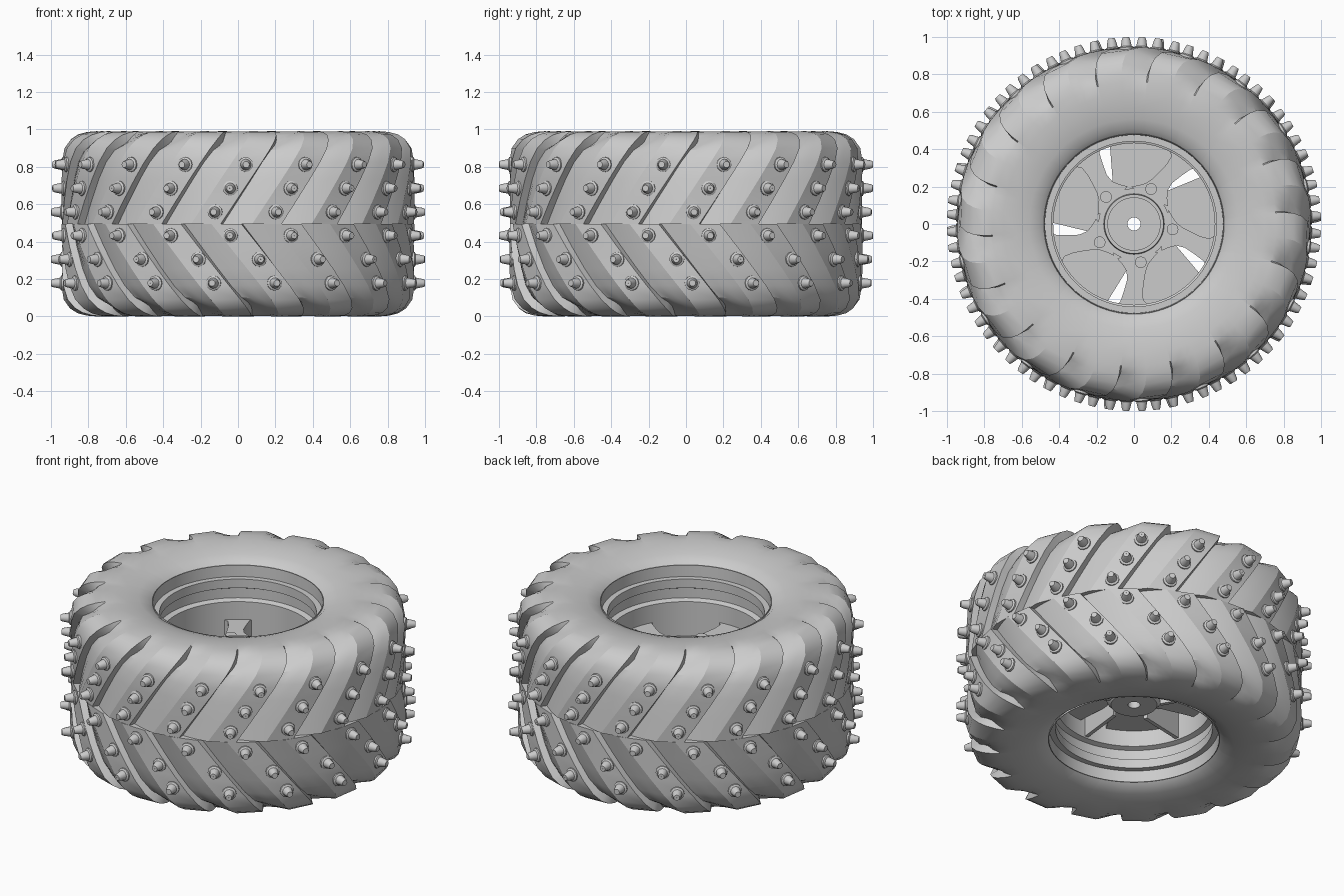
import bpy, bmesh, math
from mathutils import Matrix, Vector

if "Cube" in bpy.data.objects:
    bpy.data.objects.remove(bpy.data.objects["Cube"])

gray = bpy.data.materials.new("plain gray")
gray.use_nodes = True
gray.diffuse_color = (0.6, 0.6, 0.6, 1)
bsdf = next(n for n in gray.node_tree.nodes if n.type == 'BSDF_PRINCIPLED')
bsdf.inputs["Base Color"].default_value = (0.6, 0.6, 0.6, 1)
bsdf.inputs["Roughness"].default_value = 0.6

PITCHES = 18
PITCH = math.tau / PITCHES
MID = 0.495


def finish(name, bm, angle=32):
    """Turn a bmesh into a shaded object."""
    bmesh.ops.recalc_face_normals(bm, faces=bm.faces)
    mesh = bpy.data.meshes.new(name)
    bm.to_mesh(mesh)
    bm.free()
    mesh.materials.append(gray)
    obj = bpy.data.objects.new(name, mesh)
    bpy.context.collection.objects.link(obj)
    bpy.ops.object.select_all(action='DESELECT')
    obj.select_set(True)
    bpy.context.view_layer.objects.active = obj
    bpy.ops.object.shade_smooth_by_angle(angle=math.radians(angle), keep_sharp_edges=True)


def skin(bm, rings):
    """Bridge a closed loop of closed rings."""
    n = len(rings[0])
    for a, b in zip(rings, rings[1:] + rings[:1]):
        for i in range(n):
            j = (i + 1) % n
            bm.faces.new((a[i], a[j], b[j], b[i]))


def lathe(bm, profile, sides, matrix=Matrix()):
    """Spin a closed (radius, height) profile around z."""
    rings = []
    for r, z in profile:
        rings.append([bm.verts.new(matrix @ Vector((r * math.cos(t), r * math.sin(t), z)))
                      for t in (math.tau * i / sides for i in range(sides))])
    skin(bm, rings)


def prism(bm, polar, z0, z1, turn):
    """Extrude an outline of (radius, degrees) points between two heights."""
    pts = [(r * math.cos(math.radians(d + turn)), r * math.sin(math.radians(d + turn)))
           for r, d in polar]
    low = [bm.verts.new((x, y, z0)) for x, y in pts]
    high = [bm.verts.new((x, y, z1)) for x, y in pts]
    bm.faces.new(low[::-1])
    bm.faces.new(high)
    for i in range(len(pts)):
        j = (i + 1) % len(pts)
        bm.faces.new((low[i], low[j], high[j], high[i]))


def lug_angle(side, h):
    """Angle of a raised lug's centre at distance h from the middle plane."""
    return -0.183 + 0.71 * h if side > 0 else -0.067 + 0.85 * h


# Tyre halves: bulging sidewall, with sawtooth lugs sunk into the tread
# (radius, distance from middle, radial groove depth, sideways groove depth)
SECTION = [(.482, 0, 0, 0), (.905, 0, 0, 0), (.945, 0, .042, 0), (.945, .12, .042, 0),
           (.946, .24, .042, 0), (.945, .33, .047, 0), (.932, .405, .052, .012),
           (.90, .452, .05, .034), (.86, .478, .035, .04), (.81, .491, .012, .024),
           (.76, .495, 0, .004), (.70, .494, 0, 0), (.63, .487, 0, 0),
           (.56, .472, 0, 0), (.51, .455, 0, 0), (.482, .43, 0, 0)]
CREASED = range(2, 9)
# (angle from lug centre, share of groove depth): flat band, step, ramp
LUG = [(-.085, 0), (.085, .08), (.094, 1), (.15, .67), (.207, .33)]

for side, label in ((1, "upper"), (-1, "lower")):
    bm = bmesh.new()
    rings = []
    for r, h, dr, dh in SECTION:
        ring = []
        for k in range(PITCHES):
            for offset, share in LUG:
                a = lug_angle(side, h) + k * PITCH + offset
                rad = r - dr * share
                z = MID + side * (h - dh * share)
                ring.append(bm.verts.new((rad * math.sin(a), -rad * math.cos(a), z)))
        rings.append(ring)
    skin(bm, rings)
    # Hard creases along both edges of each lug
    for row in CREASED:
        for i in range(len(rings[row])):
            if i % len(LUG) < 3:
                bm.edges.get((rings[row][i], rings[row + 1][i])).smooth = False
    finish(label + "_tyre_half", bm, 28)

# Studs: flanged tapered pins, three rows on each half
STUD = [(.001, .925), (.04, .925), (.04, .946), (.029, .952), (.022, .988),
        (.017, 1.0), (.001, 1.0)]
STUD_TURNS = {1: (-7.5, -2.5, 2.5), -1: (-2.5, 7, 12)}
bm = bmesh.new()
for side, turns in STUD_TURNS.items():
    for h, degrees in zip((.063, .19, .317), turns):
        for k in range(PITCHES):
            a = math.radians(degrees) + k * PITCH
            out = Vector((math.sin(a), -math.cos(a), 0))
            turn = out.to_track_quat('Z', 'Y').to_matrix().to_4x4()
            lathe(bm, STUD, 12, Matrix.Translation((0, 0, MID + side * h)) @ turn)
finish("tread_studs", bm)

# Rim: stepped barrel, symmetrical about the middle plane
inner = [(.479, .44), (.476, .37), (.442, .37), (.442, .315),
         (.462, .305), (.462, .245), (.432, .235)]
profile = ([(r, MID + h) for r, h in inner] + [(r, MID - h) for r, h in inner[::-1]]
           + [(.482, MID - .44), (.482, MID + .44)])
bm = bmesh.new()
lathe(bm, profile, 72)
finish("rim_barrel", bm)

# Hub with a raised ring and a through bore
bm = bmesh.new()
lathe(bm, [(.035, .28), (.13, .28), (.155, .31), (.155, .42), (.19, .44), (.19, .62),
           (.162, .62), (.158, .65), (.14, .65), (.14, .635), (.035, .635)], 48)
finish("hub", bm)

# Five curved spokes, each with a stiffening rib and a lower vane
spoke = [(.445, -10), (.42, -8), (.36, -6.5), (.30, -5), (.255, -7), (.225, -14), (.205, -24),
         (.15, 8), (.20, 42), (.21, 30), (.23, 21), (.26, 16), (.31, 12), (.36, 9.5),
         (.41, 9), (.43, 11), (.445, 16)]
rib = [(.44, -1.5), (.15, 4), (.15, 13), (.44, 1.5)]
vane = ([(.44, d) for d in range(-66, -16, 7)] + [(.25, -7), (.20, 3)]
        + [(.15, d) for d in range(3, -67, -23)])
parts = (("spokes", spoke, .52, .62), ("spoke_ribs", rib, .27, .53),
         ("lower_vanes", vane, .36, .40))
for name, outline, z0, z1 in parts:
    bm = bmesh.new()
    for k in range(5):
        prism(bm, outline, z0, z1, 196 + 72 * k)
    finish(name, bm)

# Wheel bolts
bm = bmesh.new()
for k in range(5):
    a = math.radians(-8 + 72 * k)
    bmesh.ops.create_cone(bm, cap_ends=True, segments=20, radius1=.031, radius2=.031, depth=.03,
                          matrix=Matrix.Translation((.208 * math.cos(a), .208 * math.sin(a), .618)))
finish("wheel_bolts", bm)
